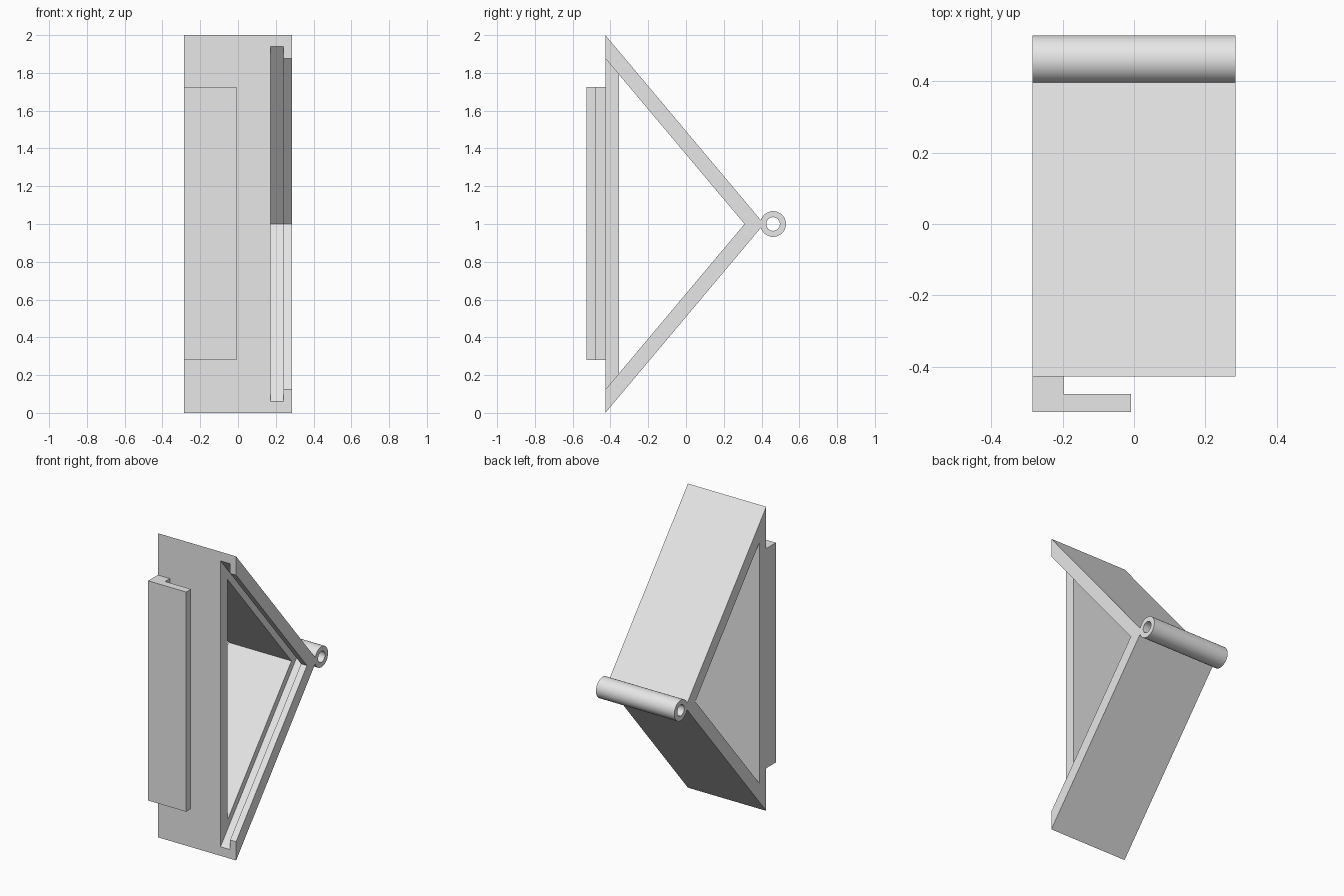
import bpy, bmesh, math
from mathutils import Vector

if "Cube" in bpy.data.objects:
    bpy.data.objects.remove(bpy.data.objects["Cube"], do_unlink=True)

grey = bpy.data.materials.new("light_grey")
grey.use_nodes = True
grey.diffuse_color = (0.8, 0.8, 0.8, 1)
grey.node_tree.nodes["Principled BSDF"].inputs["Base Color"].default_value = (0.8, 0.8, 0.8, 1)

HALF = 0.285             # half width of the frame
FRONT = -0.427           # front plane
SLOPE = 1.19             # rise of the sloped walls
MID = 1.0                # height of the ridge


def finish(name, bm):
    bmesh.ops.recalc_face_normals(bm, faces=bm.faces)
    mesh = bpy.data.meshes.new(name)
    bm.to_mesh(mesh)
    bm.free()
    mesh.materials.append(grey)
    obj = bpy.data.objects.new(name, mesh)
    bpy.context.collection.objects.link(obj)
    return obj


def prism(name, points, direction):
    """Extrude a flat outline along a direction."""
    bm = bmesh.new()
    face = bm.faces.new([bm.verts.new(p) for p in points])
    out = bmesh.ops.extrude_face_region(bm, geom=[face])
    moved = [v for v in out["geom"] if isinstance(v, bmesh.types.BMVert)]
    bmesh.ops.translate(bm, verts=moved, vec=Vector(direction))
    return finish(name, bm)


def wedge(name, apex, y, x0, x1):
    """Triangular prism with its ridge at y = apex and its flat side at y."""
    h = SLOPE * (apex - y)
    return prism(name, [(x0, y, MID - h), (x0, apex, MID), (x0, y, MID + h)], (x1 - x0, 0, 0))


# Triangular frame: hollow core, pane groove, and the groove's open front
frame = wedge("triangular_frame", FRONT + 1 / SLOPE, FRONT, -HALF, HALF)
cutters = [
    wedge("hollow_cutter", 0.31, -0.355, -0.4, 0.4),
    wedge("opening_cutter", 0.31, -0.6, 0.172, 0.4),
    wedge("groove_cutter", 0.363, -0.6, 0.172, 0.242),
]
for cutter in cutters:
    cutter.hide_render = True
    mod = frame.modifiers.new(cutter.name, "BOOLEAN")
    mod.operation = "DIFFERENCE"
    mod.solver = "EXACT"
    mod.object = cutter
bpy.context.view_layer.update()
graph = bpy.context.evaluated_depsgraph_get()
cut_mesh = bpy.data.meshes.new_from_object(frame.evaluated_get(graph))
frame.modifiers.clear()
frame.data = cut_mesh
for cutter in cutters:
    bpy.data.objects.remove(cutter, do_unlink=True)

# L-shaped clip on the front
back, step, face = FRONT, -0.477, -0.527
clip = prism("front_clip", [(x, y, 0.28) for x, y in (
    (-HALF, back), (-HALF, face), (-0.008, face),
    (-0.008, step), (-0.197, step), (-0.197, back))], (0, 0, 1.445))

# Hinge tube along the rear ridge
bm = bmesh.new()
axis = Vector((0, 0.461, MID))
ring = [bm.verts.new(axis + Vector((x, 0, r))) for x, r in (
    (-HALF, 0.036), (HALF, 0.036), (HALF, 0.068), (-HALF, 0.068))]
edges = [bm.edges.new((ring[i], ring[(i + 1) % 4])) for i in range(4)]
bmesh.ops.spin(bm, geom=ring + edges, cent=axis, axis=(1, 0, 0),
               angle=math.tau, steps=48, use_merge=True)
bmesh.ops.remove_doubles(bm, verts=bm.verts, dist=0.0005)
tube = finish("hinge_tube", bm)
bpy.ops.object.select_all(action="DESELECT")
tube.select_set(True)
bpy.context.view_layer.objects.active = tube
bpy.ops.object.shade_smooth_by_angle(angle=math.radians(30))
